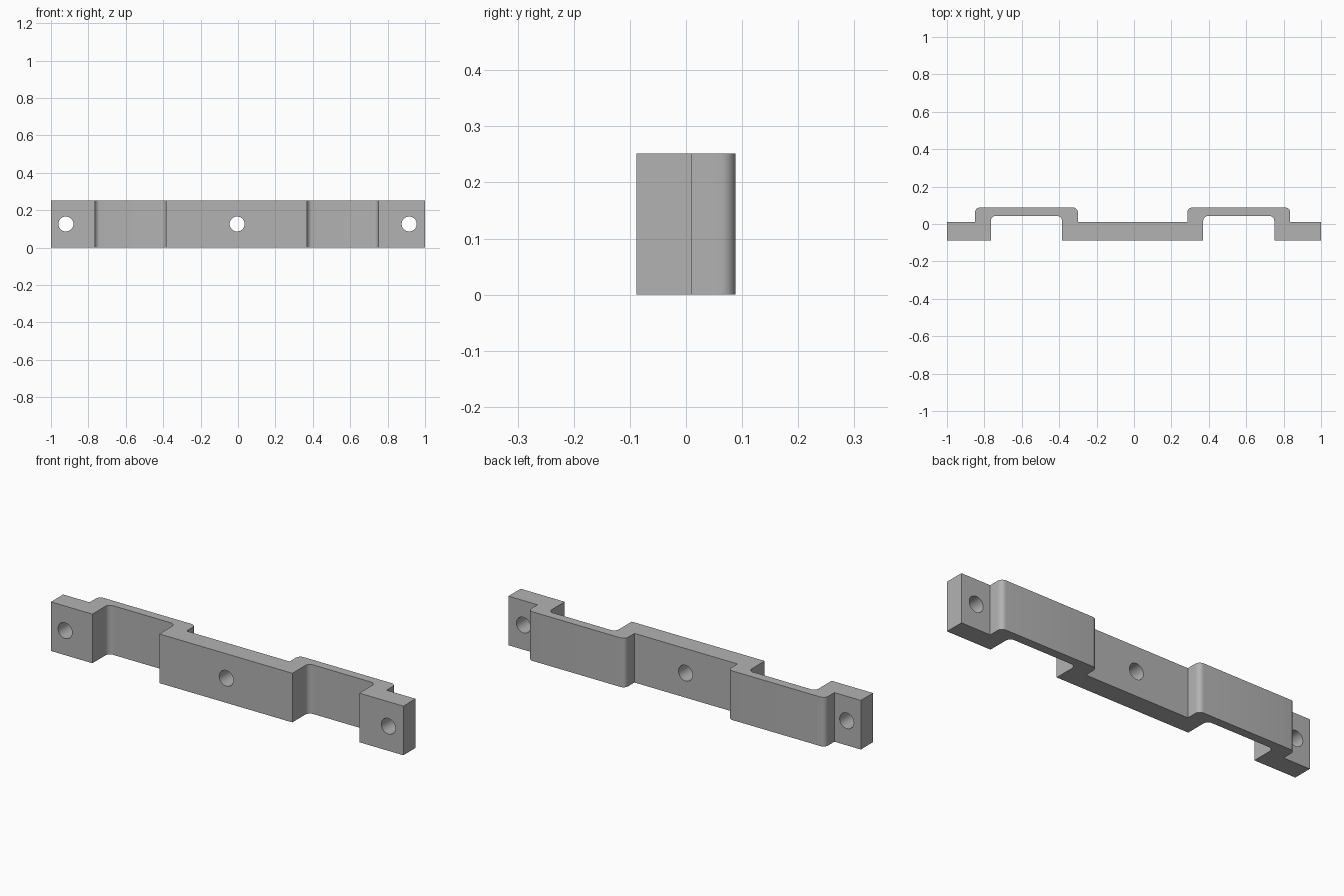
import bpy, bmesh
from math import pi, radians, sin, cos
from mathutils import Vector

cube = bpy.data.objects.get("Cube")
if cube:
    bpy.data.objects.remove(cube, do_unlink=True)

HEIGHT = 0.252
FRONT, LEDGE, INNER, BACK = -0.088, 0.011, 0.043, 0.088
R = 0.026          # bend radius
HOLE_R = 0.04

grey = bpy.data.materials.new("plain grey")
grey.use_nodes = True
colour = (0.45, 0.45, 0.45, 1)
grey.diffuse_color = colour
grey.node_tree.nodes["Principled BSDF"].inputs["Base Color"].default_value = colour


def rounded(points, steps=8):
    """Replace each corner that has a radius with a tangent arc."""
    out = []
    for i, (x, y, r) in enumerate(points):
        p = Vector((x, y))
        if not r:
            out.append(p)
            continue
        a = (Vector(points[i - 1][:2]) - p).normalized()
        b = (Vector(points[(i + 1) % len(points)][:2]) - p).normalized()
        centre = p + (a + b) * r
        for k in range(steps + 1):
            t = k / steps * pi / 2
            out.append(centre - b * r * cos(t) - a * r * sin(t))
    return out


# Outline from above: front edge with two recesses, back edge with two raised straps
recesses = [(-0.765, -0.385), (0.37, 0.75)]
straps = [(-0.85, -0.30), (0.285, 0.835)]
outline = [(-1, FRONT, 0)]
for a, b in recesses:
    outline += [(a, FRONT, 0), (a, INNER, R), (b, INNER, R), (b, FRONT, 0)]
outline += [(1, FRONT, 0), (1, LEDGE, 0)]
for a, b in reversed(straps):
    outline += [(b, LEDGE, 0), (b, BACK, R), (a, BACK, R), (a, LEDGE, 0)]
outline.append((-1, LEDGE, 0))

# Bracket body
bm = bmesh.new()
base = bm.faces.new([bm.verts.new((p.x, p.y, 0)) for p in rounded(outline)])
top = bmesh.ops.extrude_face_region(bm, geom=[base])["geom"]
bmesh.ops.translate(bm, vec=(0, 0, HEIGHT),
                    verts=[v for v in top if isinstance(v, bmesh.types.BMVert)])
bmesh.ops.recalc_face_normals(bm, faces=bm.faces)
mesh = bpy.data.meshes.new("bracket_strip")
bm.to_mesh(mesh)
bm.free()
mesh.materials.append(grey)
strip = bpy.data.objects.new("bracket_strip", mesh)
bpy.context.collection.objects.link(strip)
bpy.context.view_layer.objects.active = strip

# Screw holes through the three thick blocks
for name, x in (("right", -0.92), ("middle", -0.005), ("left", 0.915)):
    bpy.ops.mesh.primitive_cylinder_add(vertices=48, radius=HOLE_R, depth=0.5,
                                        location=(x, 0, HEIGHT / 2), rotation=(pi / 2, 0, 0))
    cutter = bpy.context.object
    cutter.name = name + "_hole_cutter"
    cutter.hide_render = True
    cutter.data.materials.append(grey)
    cut = strip.modifiers.new(name + "_hole", "BOOLEAN")
    cut.operation, cut.solver, cut.object = "DIFFERENCE", "EXACT", cutter
    bpy.context.view_layer.objects.active = strip
    bpy.ops.object.modifier_apply(modifier=cut.name)
    bpy.data.objects.remove(cutter, do_unlink=True)

# Smooth bends and bores, crisp edges
bpy.ops.object.select_all(action="DESELECT")
strip.select_set(True)
bpy.context.view_layer.objects.active = strip
bpy.ops.object.shade_smooth_by_angle(angle=radians(30))
